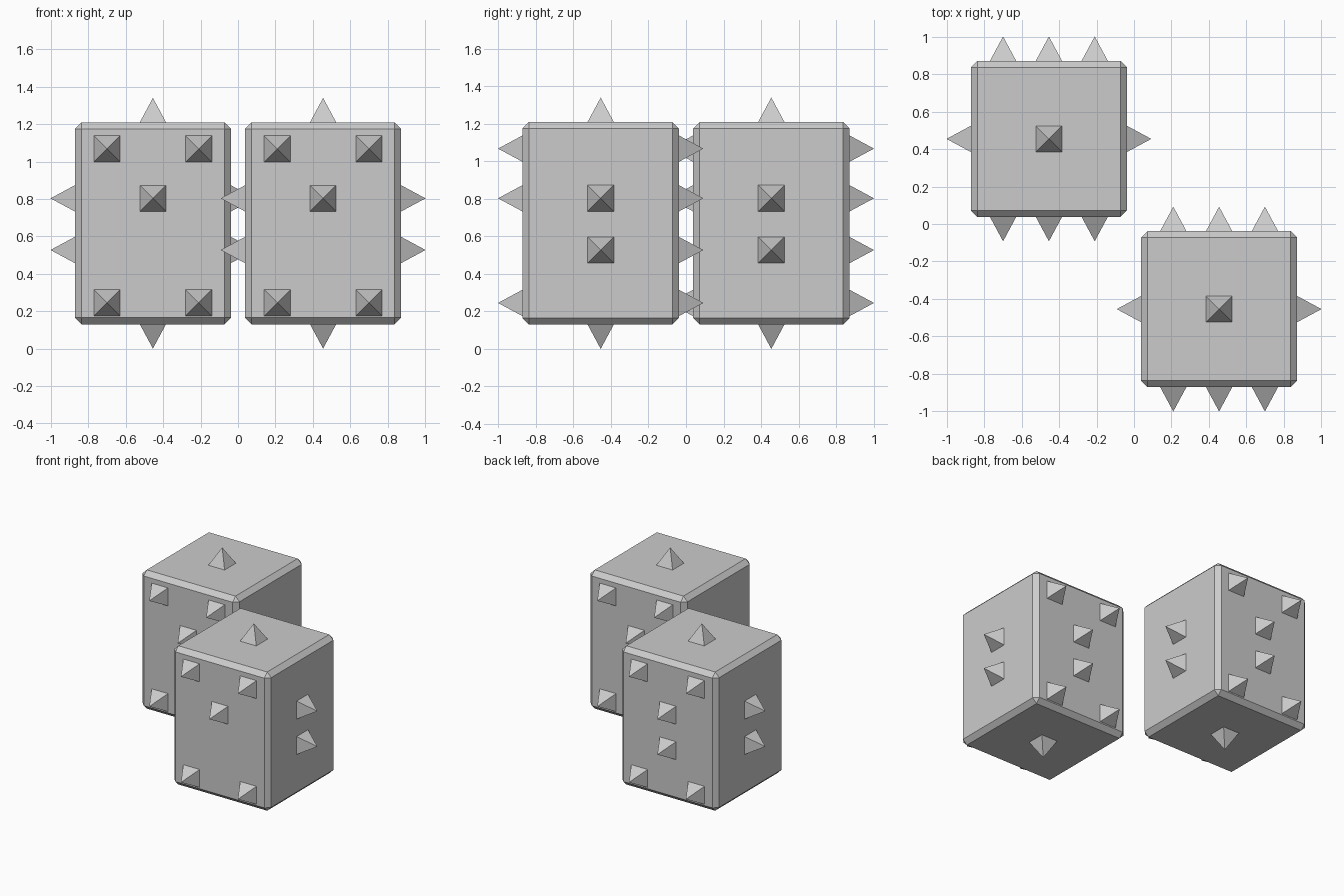
import bpy, bmesh, math
from mathutils import Vector

if "Cube" in bpy.data.objects:
    bpy.data.objects.remove(bpy.data.objects["Cube"])

W, Z0, Z1 = 0.835, 0.13, 1.21      # body width, bottom, top
SPIKE, HALF = 0.13, 0.07           # spike length, half base width
HI, UP, MID, LO = 1.068, 0.803, 0.527, 0.245
COL = 0.245

grey = bpy.data.materials.new("plain grey")
grey.diffuse_color = (0.6, 0.6, 0.6, 1)
grey.use_nodes = True
grey.node_tree.nodes["Principled BSDF"].inputs["Base Color"].default_value = grey.diffuse_color


def finish(bm, name):
    bmesh.ops.recalc_face_normals(bm, faces=bm.faces)
    me = bpy.data.meshes.new(name)
    bm.to_mesh(me)
    bm.free()
    me.materials.append(grey)
    ob = bpy.data.objects.new(name, me)
    bpy.context.collection.objects.link(ob)
    return ob


def body(name, cx, cy):
    # box with chamfered edges
    bm = bmesh.new()
    bmesh.ops.create_cube(bm, size=1)
    for v in bm.verts:
        v.co = Vector((cx + v.co.x * W, cy + v.co.y * W,
                       (Z0 + Z1) / 2 + v.co.z * (Z1 - Z0)))
    bmesh.ops.bevel(bm, geom=bm.edges[:], offset=0.035, segments=1,
                    profile=0.5, affect='EDGES')
    finish(bm, name)


def spikes(name, places):
    # four-sided pyramids standing on the faces
    bm = bmesh.new()
    for pos, n in places:
        pos, n = Vector(pos), Vector(n)
        u = Vector((1, 0, 0)) if abs(n.x) < 0.5 else Vector((0, 1, 0))
        w = n.cross(u)
        base = [bm.verts.new(pos + u * a * HALF + w * b * HALF)
                for a, b in ((-1, -1), (1, -1), (1, 1), (-1, 1))]
        tip = bm.verts.new(pos + n * SPIKE)
        bm.faces.new(base)
        for i in range(4):
            bm.faces.new((base[i], base[(i + 1) % 4], tip))
    finish(bm, name)


for label, cx, cy in (("back_left", -0.455, 0.455), ("front_right", 0.455, -0.455)):
    body(label + "_block", cx, cy)
    h = W / 2
    places = [((cx, cy, Z1), (0, 0, 1)), ((cx, cy, Z0), (0, 0, -1))]
    # two spikes on each side
    places += [((cx + s * h, cy, z), (s, 0, 0)) for s in (-1, 1) for z in (UP, MID)]
    # corner spikes on front and back
    places += [((cx + dx, cy + s * h, z), (0, s, 0))
               for s in (-1, 1) for dx in (-COL, COL) for z in (HI, LO)]
    # centre spikes: one in front, two behind
    places += [((cx, cy - h, UP), (0, -1, 0))]
    places += [((cx, cy + h, z), (0, 1, 0)) for z in (UP, MID)]
    spikes(label + "_spikes", places)
